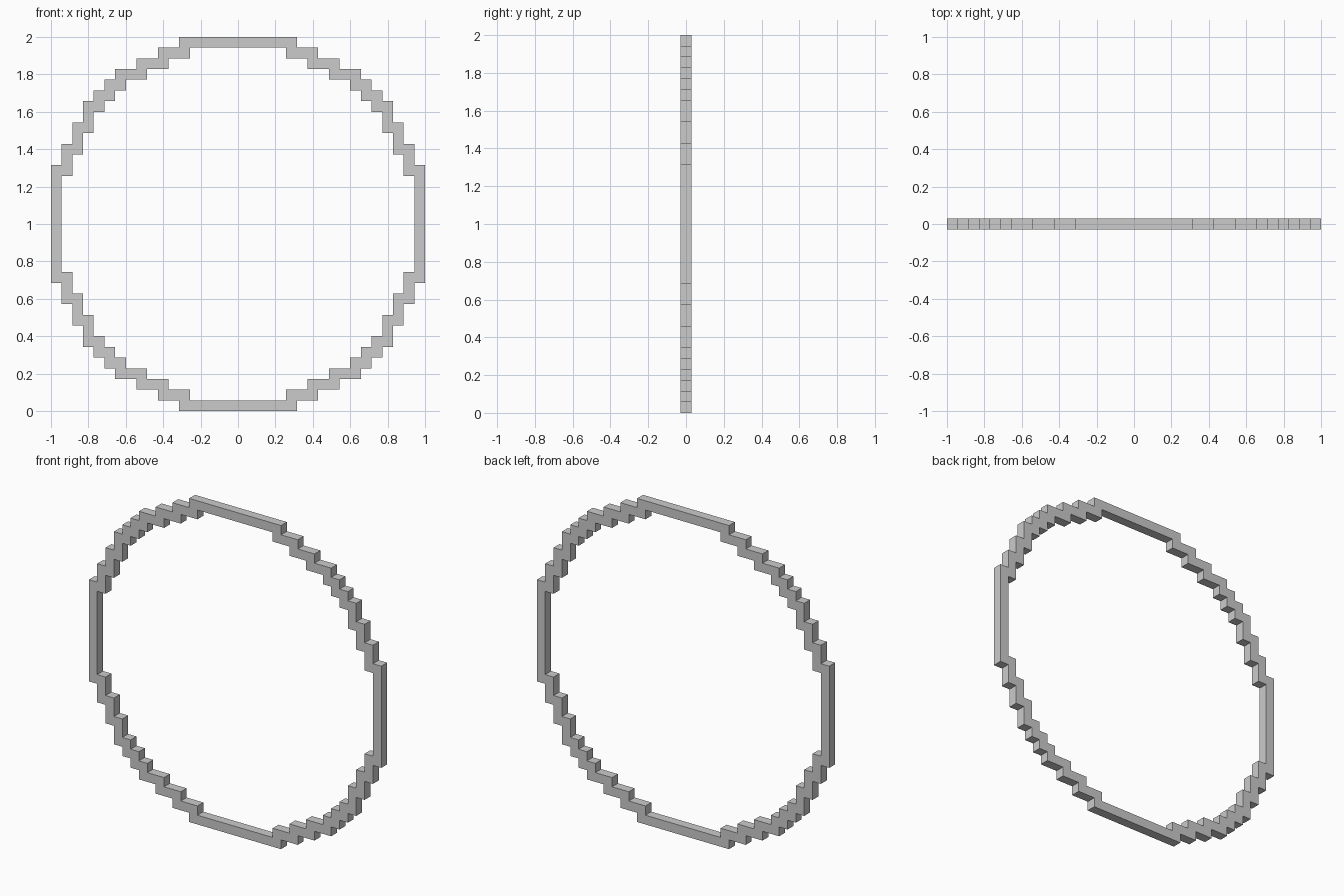
import bpy, bmesh

if "Cube" in bpy.data.objects:
    bpy.data.objects.remove(bpy.data.objects["Cube"])

U = 2 / 35  # one block; the ring is 35 blocks across and one block thick

# Outer staircase of the upper right quarter: (steps right, steps down) in blocks
steps = [(2, 1), (2, 1), (2, 1), (1, 1), (1, 1), (1, 2), (1, 2), (1, 2)]
x, z = 5.5, 17.5
quarter = [(x, z)]
z -= 1
quarter.append((x, z))
for right, down in steps:
    x += right
    quarter.append((x, z))
    z -= down
    quarter.append((x, z))
quarter.append((x + 1, z))

# Each quarter is the previous one turned 90 degrees; the inner wall is one block in
outer, inner = [], []
pairs = [((a, b), (a - 1, b - 1)) for a, b in quarter]
for _ in range(4):
    outer += [p for p, q in pairs]
    inner += [q for p, q in pairs]
    pairs = [((p[1], -p[0]), (q[1], -q[0])) for p, q in pairs]

# Stepped ring: four loops (outer/inner, front/back) bridged with quads
bm = bmesh.new()


def loop(points, y):
    return [bm.verts.new((px * U, y, pz * U + 1)) for px, pz in points]


loops = [loop(outer, -U / 2), loop(inner, -U / 2),
         loop(inner, U / 2), loop(outer, U / 2)]
n = len(outer)
for k in range(4):
    a, b = loops[k], loops[(k + 1) % 4]
    for i in range(n):
        j = (i + 1) % n
        bm.faces.new((a[i], a[j], b[j], b[i]))
bmesh.ops.recalc_face_normals(bm, faces=bm.faces)

mesh = bpy.data.meshes.new("stepped_ring")
bm.to_mesh(mesh)
bm.free()
bpy.context.collection.objects.link(bpy.data.objects.new("stepped_ring", mesh))
